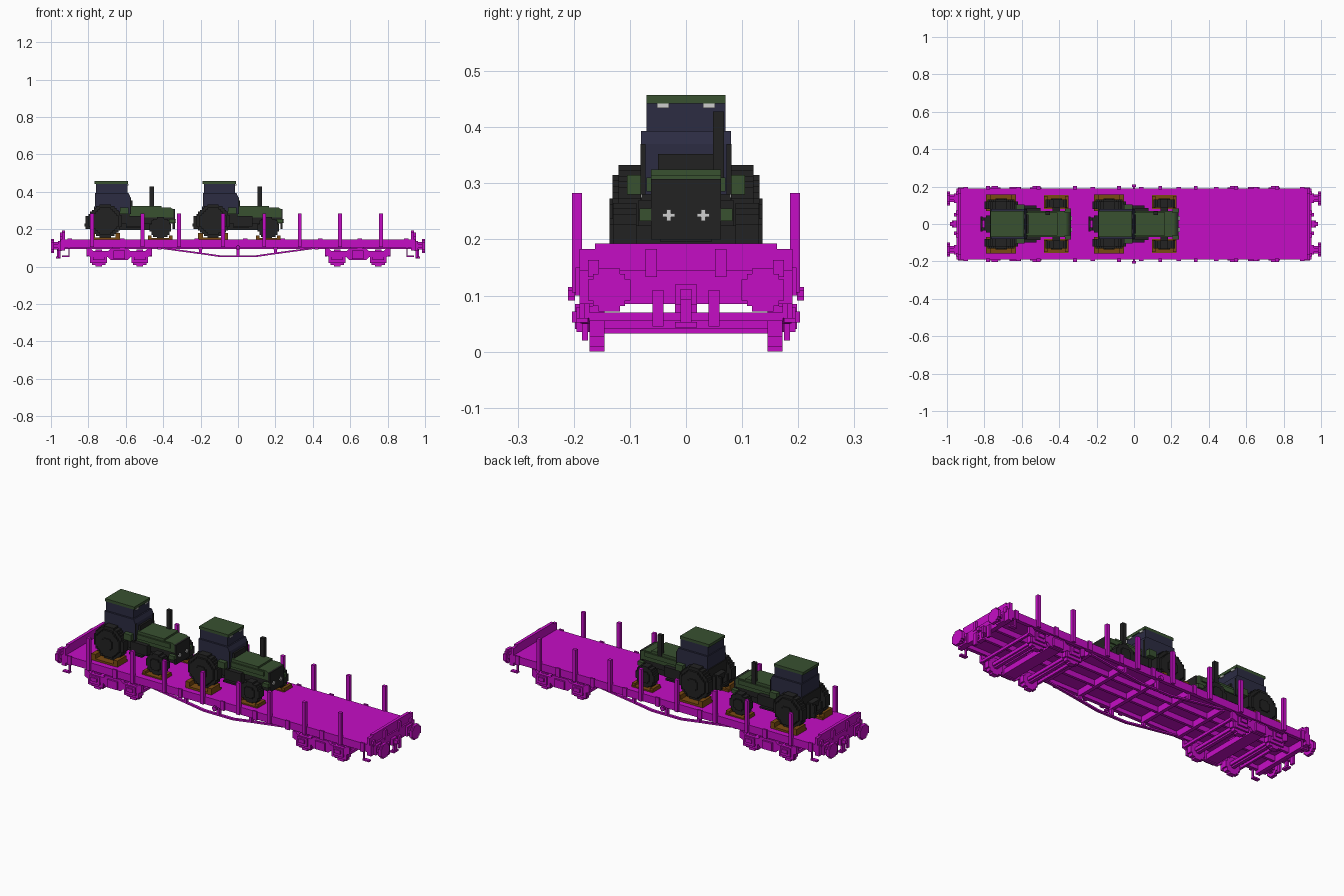
import bpy, bmesh, math
from mathutils import Vector

cube = bpy.data.objects.get("Cube")
if cube:
    bpy.data.objects.remove(cube, do_unlink=True)


def material(name, rgb):
    m = bpy.data.materials.new(name)
    m.use_nodes = True
    m.diffuse_color = (*rgb, 1)
    m.node_tree.nodes["Principled BSDF"].inputs["Base Color"].default_value = (*rgb, 1)
    return m


MAGENTA = material("magenta", (0.56, 0.004, 0.56))
GREEN = material("dark green", (0.040, 0.082, 0.030))
BLACK = material("near black", (0.016, 0.016, 0.016))
GLASS = material("navy glass", (0.025, 0.025, 0.055))
WOOD = material("brown wood", (0.19, 0.070, 0.006))
WHITE = material("lamp white", (0.62, 0.62, 0.62))


def add_box(bm, x0, x1, y0, y1, z0, z1):
    """Box from its limits."""
    c = bmesh.ops.create_cube(bm, size=1)["verts"]
    for v in c:
        v.co = Vector((x0 + (v.co.x + .5) * (x1 - x0),
                       y0 + (v.co.y + .5) * (y1 - y0),
                       z0 + (v.co.z + .5) * (z1 - z0)))


def add_prism(bm, pts, axis, a, b):
    """Extrude a 2D profile along x (points are y, z) or y (points are x, z)."""
    def place(p, t):
        return (t, p[0], p[1]) if axis == "x" else (p[0], t, p[1])
    low = [bm.verts.new(place(p, a)) for p in pts]
    high = [bm.verts.new(place(p, b)) for p in pts]
    bm.faces.new(low)
    bm.faces.new(high)
    for i in range(len(pts)):
        j = (i + 1) % len(pts)
        bm.faces.new((low[i], low[j], high[j], high[i]))


def stepped_disc(u, w, r, n):
    """Blocky circle outline made of 2n rows."""
    s = r / n
    right = []
    for k in range(-n, n):
        mid = abs(k + 0.5) / n
        h = round(math.sqrt(1 - mid * mid) * n) * s
        right += [(h, k * s), (h, (k + 1) * s)]
    pts = right + [(-h, z) for h, z in reversed(right)]
    out = []
    for h, z in pts:
        p = (u + h, w + z)
        if not out or (abs(p[0] - out[-1][0]) + abs(p[1] - out[-1][1])) > 1e-6:
            out.append(p)
    return out


def part(name, mat, boxes=(), prisms=(), mirror_y=False, mirror_x=False):
    """One object from boxes and prisms, optionally mirrored."""
    bm = bmesh.new()
    for b in boxes:
        add_box(bm, *b)
    for p in prisms:
        add_prism(bm, *p)
    for on, i in ((mirror_y, 1), (mirror_x, 0)):
        if on:
            new = bmesh.ops.duplicate(bm, geom=bm.verts[:] + bm.edges[:] + bm.faces[:])["geom"]
            for v in new:
                if isinstance(v, bmesh.types.BMVert):
                    v.co[i] *= -1
    bmesh.ops.recalc_face_normals(bm, faces=bm.faces[:])
    me = bpy.data.meshes.new(name)
    bm.to_mesh(me)
    bm.free()
    me.materials.append(mat)
    ob = bpy.data.objects.new(name, me)
    bpy.context.collection.objects.link(ob)
    return ob


# ---- Wagon deck, sills and cross beams
part("deck", MAGENTA, [(-.94, .94, -.185, .185, .125, .145)])
part("side_sills", MAGENTA, [(-.94, .94, .17, .19, .103, .145)], mirror_y=True)
part("centre_sills", MAGENTA, [(-.94, .94, .045, .06, .095, .126)], mirror_y=True)
part("cross_beams", MAGENTA,
     [(x - .01, x + .01, -.17, .17, .09, .126) for x in (-.42, -.2, 0, .2, .42)])
part("end_beams", MAGENTA, [(.925, .95, -.19, .19, .085, .145)], mirror_x=True)
part("bogie_bolsters", MAGENTA, [(.60, .67, -.17, .17, .09, .126)], mirror_x=True)

# End boards with brackets
end_profile = [(-.19, .145), (.19, .145), (.19, .183), (.162, .183), (.162, .193),
               (-.162, .193), (-.162, .183), (-.19, .183)]
part("end_boards", MAGENTA, prisms=[(end_profile, "x", .925, .942)], mirror_x=True)
part("end_brackets", MAGENTA, [(.94, .953, .052, .072, .133, .183),
                               (.94, .953, .155, .175, .133, .163)],
     mirror_x=True, mirror_y=True)

# Side stakes in their pockets
stake_x = (-.78, -.51, -.315, -.08, .14, .33, .545, .765)
part("stakes", MAGENTA, [(x - .01, x + .01, .185, .203, .105, .283) for x in stake_x],
     mirror_y=True)
part("stake_pockets", MAGENTA,
     [(x - .012, x + .012, .188, .197, .10, .15) for x in (-.9, -.62, -.22, .04, .24, .44, .65, .9)],
     mirror_y=True)

# Buffers and couplings at both ends
part("buffers", MAGENTA, [(.945, .962, .112, .162, .083, .137)],
     [(stepped_disc(.137, .11, .02, 2), "x", .95, .985),
      (stepped_disc(.137, .11, .038, 4), "x", .983, 1.0)],
     mirror_x=True, mirror_y=True)
part("coupling_hooks", MAGENTA, [(.945, .985, -.01, .01, .093, .112),
                                 (.945, .965, -.02, .02, .083, .12),
                                 (.955, .968, -.01, .01, .045, .095),
                                 (.948, .972, -.02, .02, .043, .053)], mirror_x=True)
part("brake_hoses", MAGENTA, [(.95, .962, .04, .06, .045, .11)], mirror_x=True, mirror_y=True)
part("end_steps", MAGENTA, [(.90, .94, .175, .195, .052, .06),
                            (.90, .907, .18, .19, .058, .11)], mirror_x=True, mirror_y=True)

# Truss rods below the deck
truss = [(-.43, .103), (-.40, .093), (-.2, .066), (-.09, .05), (.09, .05), (.2, .066),
         (.40, .093), (.43, .103), (.41, .103), (.2, .075), (.09, .059), (-.09, .059),
         (-.2, .075), (-.41, .103)]
part("truss_rods", MAGENTA, prisms=[(truss, "y", .16, .175)], mirror_y=True)
part("truss_posts", MAGENTA, [(x - .008, x + .008, .158, .177, z, .105)
                              for x, z in ((-.2, .07), (0, .055), (.2, .07))], mirror_y=True)
part("brake_wheels", MAGENTA, [(-.005, .005, .188, .2, .1, .106)],
     [(stepped_disc(0, .103, .012, 2), "y", .198, .21)], mirror_y=True)

# Bogies
for side, cx in (("right", -.635), ("left", .64)):
    frame = [(cx + x, z) for x, z in ((-.175, .098), (-.175, .06), (-.15, .05), (-.06, .05),
             (-.045, .035), (.045, .035), (.06, .05), (.15, .05), (.175, .06), (.175, .098),
             (.155, .098), (.14, .083), (.06, .083), (.045, .098), (-.045, .098),
             (-.06, .083), (-.14, .083), (-.155, .098))]
    part(side + "_bogie_frames", MAGENTA, prisms=[(frame, "y", .172, .188)], mirror_y=True)
    part(side + "_bogie_beams", MAGENTA,
         [(cx - .035, cx + .035, -.173, .173, .04, .07),
          (cx - .175, cx - .163, -.173, .173, .055, .07),
          (cx + .163, cx + .175, -.173, .173, .055, .07),
          (cx - .02, cx + .02, -.02, .02, .065, .095)])
    part(side + "_spring_packs", MAGENTA, [(cx - .03, cx + .03, .185, .198, .04, .085)],
         mirror_y=True)
    wheels, boxes = [], []
    for dx in (-.11, .11):
        wheels += [(stepped_disc(cx + dx, .045, .045, 5), "y", .145, .172),
                   (stepped_disc(cx + dx, .05, .018, 2), "y", -.15, .15)]
        boxes += [(cx + dx - .03, cx + dx + .03, .185, .195, .035, .08),
                  (cx + dx - .018, cx + dx + .018, .19, .203, .052, .072),
                  (cx + dx - .045, cx + dx + .045, .175, .185, .02, .05)]
    part(side + "_wheelsets", MAGENTA, prisms=wheels, mirror_y=True)
    part(side + "_axle_boxes", MAGENTA, boxes, mirror_y=True)


# ---- Tractors, built around the first one and shifted
def tractor(tag, ox):
    made = []

    def add(name, *args, **kw):
        ob = part(tag + "_" + name, *args, **kw)
        ob.location.x = ox
        made.append(ob)

    # Wheels
    add("rear_wheels", BLACK,
        prisms=[(stepped_disc(-.71, .243, .09, 9), "y", .08, .12),
                (stepped_disc(-.71, .243, .072, 7), "y", .12, .131),
                (stepped_disc(-.71, .243, .03, 3), "y", .131, .136)], mirror_y=True)
    add("front_wheels", BLACK,
        prisms=[(stepped_disc(-.415, .207, .058, 6), "y", .088, .13),
                (stepped_disc(-.415, .207, .03, 3), "y", .13, .136)], mirror_y=True)
    # Chassis, axles, steps and hitch
    add("chassis", BLACK, [(-.79, -.36, -.045, .045, .195, .275),
                           (-.74, -.68, -.085, .085, .215, .275),
                           (-.435, -.395, -.09, .09, .19, .225),
                           (-.77, -.58, -.079, .079, .23, .32),
                           (-.60, -.345, -.055, .055, .23, .285)])
    add("steps", BLACK, [(-.60, -.52, .05, .10, .205, .215), (-.60, -.50, .05, .085, .215, .27)],
        mirror_y=True)
    add("hitch", BLACK, [(-.815, -.78, .02, .035, .20, .27), (-.82, -.81, .0, .04, .215, .23),
                         (-.80, -.77, .0, .035, .25, .28)], mirror_y=True)
    # Bonnet, grille and lamps
    hood = [(-.60, .262), (-.345, .262), (-.345, .305), (-.36, .315), (-.41, .315),
            (-.41, .325), (-.60, .325)]
    add("bonnet", GREEN, prisms=[(hood, "y", -.062, .062)])
    add("bonnet_sides", GREEN, [(-.57, -.37, .06, .07, .285, .31)], mirror_y=True)
    add("grille", BLACK, [(-.35, -.338, -.062, .062, .20, .308)])
    add("front_markers", GREEN, [(-.37, -.336, .062, .083, .233, .255)], mirror_y=True)
    add("headlamps", WHITE, [(-.34, -.332, .02, .042, .24, .246),
                             (-.34, -.332, .027, .035, .233, .253)], mirror_y=True)
    add("exhaust", BLACK, [(-.474, -.45, .048, .068, .31, .428)])
    add("fenders", GREEN, [(-.63, -.585, .08, .105, .28, .315)], mirror_y=True)
    # Cab with glass, frame, lamps and roof
    lower = [(-.765, .31), (-.70, .31), (-.64, .28), (-.575, .28), (-.575, .37), (-.585, .393),
             (-.765, .393)]
    add("cab_lower", GLASS, prisms=[(lower, "y", -.08, .08)])
    add("cab_upper", GLASS, [(-.76, -.592, -.07, .07, .393, .442)])
    add("cab_frame", BLACK, [(-.577, -.572, .072, .081, .28, .37)], mirror_y=True)
    add("dashboard", BLACK, [(-.58, -.565, -.05, .05, .32, .352)])
    add("cab_lamps", WHITE, [(-.594, -.586, .03, .052, .434, .442)], mirror_y=True)
    add("roof", GREEN, [(-.768, -.588, -.07, .07, .442, .457)])
    # Wooden pads and chocks under the wheels
    add("wood_blocks", WOOD, [(-.79, -.63, .07, .158, .145, .156),
                              (-.79, -.765, .08, .158, .145, .18),
                              (-.655, -.63, .08, .158, .145, .18),
                              (-.48, -.35, .08, .155, .145, .152),
                              (-.48, -.462, .085, .15, .145, .165),
                              (-.368, -.35, .085, .15, .145, .165)], mirror_y=True)
    return made


tractor("right_tractor", 0)
tractor("left_tractor", .577)
